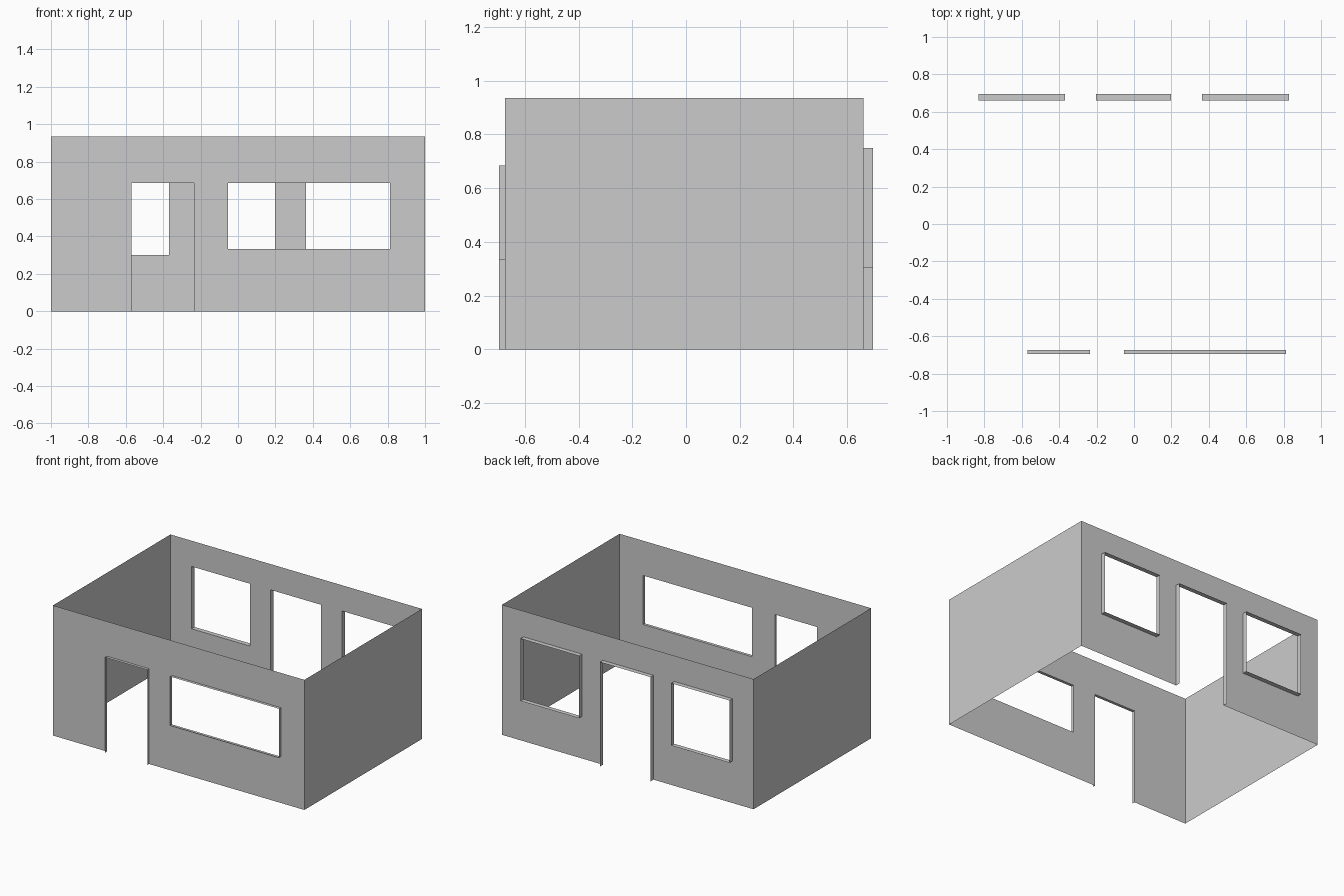
import bpy
import bmesh

if "Cube" in bpy.data.objects:
    bpy.data.objects.remove(bpy.data.objects["Cube"])

HEIGHT = 0.935
HALF_WIDTH = 1.0
FRONT_Y, BACK_Y = -0.674, 0.661           # wall sheets
FRONT_OUT, BACK_OUT = -0.695, 0.695       # outer rims of the reveals

# Openings as (x0, x1, z0, z1); z0 = 0 means a doorway
FRONT_OPENINGS = {
    "front_door": (-0.57, -0.235, 0.0, 0.685),
    "front_window": (-0.053, 0.812, 0.333, 0.685),
}
BACK_OPENINGS = {
    "back_window_left": (-0.832, -0.369, 0.302, 0.75),
    "back_door": (-0.204, 0.198, 0.0, 0.75),
    "back_window_right": (0.364, 0.829, 0.302, 0.75),
}


def make_object(name, quads, flip=False):
    bm = bmesh.new()
    for quad in quads:
        verts = [bm.verts.new(co) for co in quad]
        bm.faces.new(verts[::-1] if flip else verts)
    bmesh.ops.remove_doubles(bm, verts=bm.verts, dist=1e-5)
    mesh = bpy.data.meshes.new(name)
    bm.to_mesh(mesh)
    bm.free()
    obj = bpy.data.objects.new(name, mesh)
    bpy.context.collection.objects.link(obj)
    return obj


def pierced_wall(name, y, openings, flip):
    """Flat sheet split along the opening edges, with the opening cells left out."""
    holes = list(openings.values())
    xs = sorted({-HALF_WIDTH, HALF_WIDTH, *(x for h in holes for x in h[:2])})
    zs = sorted({0.0, HEIGHT, *(z for h in holes for z in h[2:])})
    quads = []
    for x0, x1 in zip(xs, xs[1:]):
        for z0, z1 in zip(zs, zs[1:]):
            cx, cz = (x0 + x1) / 2, (z0 + z1) / 2
            if not any(h[0] < cx < h[1] and h[2] < cz < h[3] for h in holes):
                quads.append([(x0, y, z0), (x1, y, z0), (x1, y, z1), (x0, y, z1)])
    make_object(name, quads, flip)


def reveal(name, opening, y, y_out, flip):
    """Thin lining standing out from the wall around an opening; doors have no sill."""
    x0, x1, z0, z1 = opening
    path = [(x0, z0), (x0, z1), (x1, z1), (x1, z0)]
    if z0 > 0:
        path.append(path[0])
    quads = [[(a[0], y, a[1]), (b[0], y, b[1]), (b[0], y_out, b[1]), (a[0], y_out, a[1])]
             for a, b in zip(path, path[1:])]
    make_object(name + "_reveal", quads, flip)


# Front and back walls with their opening linings
for side, y, y_out, openings, flip in (
    ("front_wall", FRONT_Y, FRONT_OUT, FRONT_OPENINGS, False),
    ("back_wall", BACK_Y, BACK_OUT, BACK_OPENINGS, True),
):
    pierced_wall(side, y, openings, flip)
    for name, opening in openings.items():
        reveal(name, opening, y, y_out, flip)

# Plain end walls
for name, x in (("left_wall", -HALF_WIDTH), ("right_wall", HALF_WIDTH)):
    make_object(name, [[(x, FRONT_Y, 0), (x, BACK_Y, 0),
                        (x, BACK_Y, HEIGHT), (x, FRONT_Y, HEIGHT)]], flip=x < 0)
